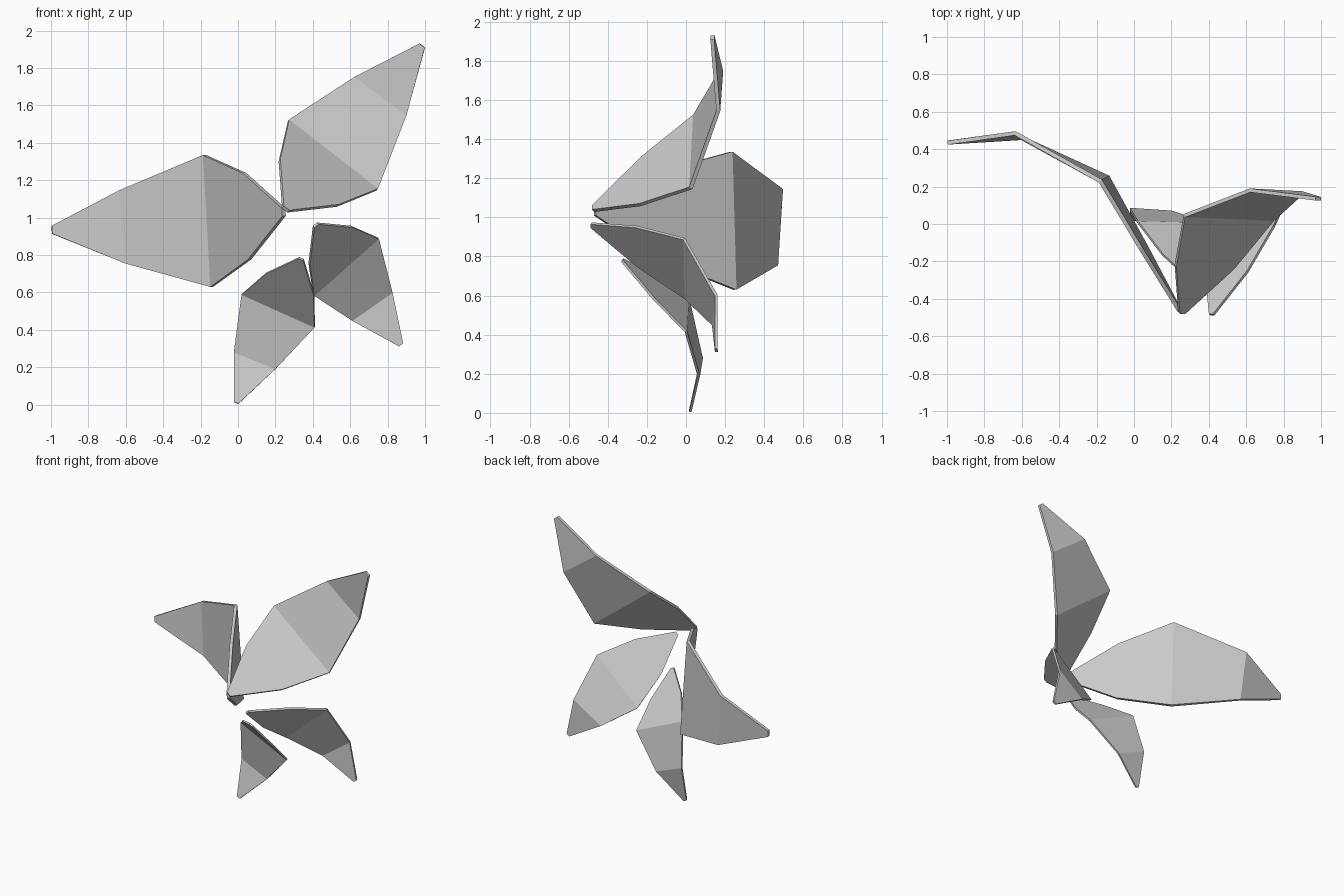
import bpy
import bmesh
from mathutils import Vector

cube = bpy.data.objects.get("Cube")
if cube:
    bpy.data.objects.remove(cube, do_unlink=True)

# One plain grey for every leaf
grey = bpy.data.materials.new("plain_grey")
grey.use_nodes = True
colour = (0.6, 0.6, 0.6, 1)
grey.diffuse_color = colour
grey.node_tree.nodes["Principled BSDF"].inputs["Base Color"].default_value = colour

END_WIDTH = 0.06   # width of the blunt ends, relative to the widest part
SHOULDER = 0.57    # how far the shoulder lies towards the widest part
FLARE = 0.085      # how far the shoulder bulges outward


def make_leaf(name, base, wide, upper, tip, thickness):
    """Folded leaf: flat lower blade, bent upper blade and a bent tip."""
    base, tip = Vector(base), Vector(tip)
    left, right = (Vector(p) for p in wide)
    upper_left, upper_right = (Vector(p) for p in upper)
    half_end = (right - left) * END_WIDTH / 2

    # The shoulder lies in the plane of the base and the widest fold
    to_left, to_right = left - base, right - base
    shoulder = (base + to_left * SHOULDER - to_right * FLARE,
                base + to_right * SHOULDER - to_left * FLARE)

    rows = [
        (base - half_end, base + half_end),
        shoulder,
        (left, right),
        (upper_left, upper_right),
        (tip - half_end, tip + half_end),
    ]

    bm = bmesh.new()
    verts = [[bm.verts.new(p) for p in row] for row in rows]
    for lower, higher in zip(verts, verts[1:]):
        bm.faces.new((lower[0], lower[1], higher[1], higher[0]))
    bmesh.ops.recalc_face_normals(bm, faces=bm.faces)
    mesh = bpy.data.meshes.new(name)
    bm.to_mesh(mesh)
    bm.free()
    mesh.materials.append(grey)

    leaf = bpy.data.objects.new(name, mesh)
    bpy.context.collection.objects.link(leaf)
    solid = leaf.modifiers.new("thickness", "SOLIDIFY")
    solid.thickness = thickness
    solid.offset = 0
    solid.use_even_offset = True
    return leaf


# Large leaf reaching to the right side
make_leaf("right_leaf",
          base=(0.245, -0.465, 1.03),
          wide=[(-0.18, 0.23, 1.335), (-0.14, 0.25, 0.63)],
          upper=[(-0.635, 0.485, 1.145), (-0.6, 0.46, 0.755)],
          tip=(-0.995, 0.435, 0.935), thickness=0.022)

# Leaf rising to the upper left
make_leaf("upper_left_leaf",
          base=(0.255, -0.475, 1.045),
          wide=[(0.27, 0.045, 1.52), (0.745, 0.025, 1.15)],
          upper=[(0.62, 0.18, 1.75), (0.9, 0.165, 1.545)],
          tip=(0.985, 0.135, 1.92), thickness=0.02)

# Leaf hanging to the lower left
make_leaf("lower_left_leaf",
          base=(0.415, -0.485, 0.96),
          wide=[(0.405, 0.0, 0.585), (0.75, -0.01, 0.89)],
          upper=[(0.61, 0.14, 0.45), (0.825, 0.155, 0.6)],
          tip=(0.872, 0.155, 0.32), thickness=0.015)

# Smallest leaf pointing down
make_leaf("bottom_leaf",
          base=(0.338, -0.325, 0.78),
          wide=[(0.02, 0.01, 0.59), (0.41, 0.0, 0.415)],
          upper=[(-0.022, 0.08, 0.28), (0.2, 0.065, 0.19)],
          tip=(-0.01, 0.022, 0.01), thickness=0.013)
